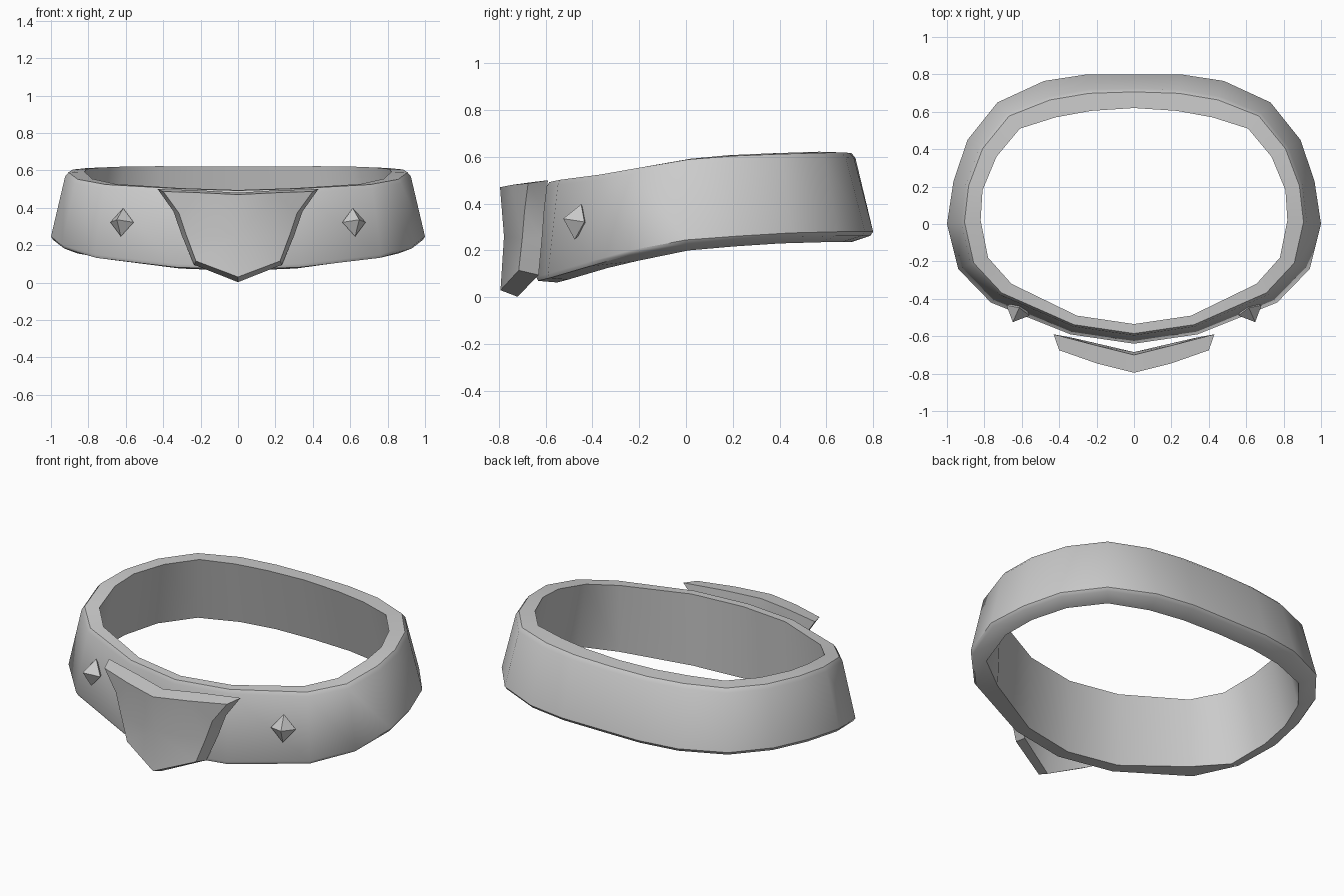
import bpy, bmesh
from mathutils import Vector

if "Cube" in bpy.data.objects:
    bpy.data.objects.remove(bpy.data.objects["Cube"])


def make(name, verts, faces, smooth=True, angle=0.6):
    me = bpy.data.meshes.new(name)
    bm = bmesh.new()
    vs = [bm.verts.new(v) for v in verts]
    for f in faces:
        bm.faces.new([vs[i] for i in f])
    bmesh.ops.recalc_face_normals(bm, faces=bm.faces)
    bm.to_mesh(me)
    bm.free()
    ob = bpy.data.objects.new(name, me)
    bpy.context.collection.objects.link(ob)
    bpy.ops.object.select_all(action='DESELECT')
    ob.select_set(True)
    bpy.context.view_layer.objects.active = ob
    if smooth:
        bpy.ops.object.shade_smooth_by_angle(angle=angle)
    return ob


# Belt: half outline, back to front; outer x,y, inner x,y, lower z, upper z
half = [
    (0, .80, 0, .62, .28, .62), (.25, .80, .23, .605, .28, .62),
    (.48, .765, .42, .57, .28, .622), (.73, .65, .61, .51, .28, .62),
    (.89, .45, .735, .36, .275, .615), (.965, .23, .81, .18, .262, .607),
    (1.0, 0, .82, .02, .245, .592), (.94, -.24, .78, -.18, .20, .555),
    (.765, -.42, .655, -.32, .15, .527), (.34, -.59, .305, -.49, .10, .505),
    (0, -.64, 0, -.535, .088, .495)]
mirrored = [(-a, b, -c, d, e, f) for a, b, c, d, e, f in half[1:-1]][::-1]
verts, faces = [], []
for ox, oy, ix, iy, lo, hi in half + mirrored:
    o, i = Vector((ox, oy)), Vector((ix, iy))
    drop = .045 if oy > -.3 else .025
    under = .52 if oy > -.3 else .85
    for t, z in ((0, lo), (.42, hi - .025), (.52, hi - .003), (1, hi),
                 (under, lo - drop), (.07, lo - .018)):
        p = o.lerp(i, t)
        verts.append((p.x, p.y, z))
n, k = len(verts) // 6, 6
for a in range(n):
    b = (a + 1) % n
    for j in range(k):
        m = (j + 1) % k
        faces.append((a * k + j, b * k + j, b * k + m, a * k + m))
make("belt", verts, faces, angle=.75)

# Faceted buckle plate: right half front and back, mirrored across the centre
front = [(0, -.795, .47), (.2, -.745, .48), (.40, -.675, .487), (.315, -.69, .37),
         (.275, -.70, .25), (.225, -.715, .115), (0, -.793, .03), (0, -.778, .26)]
back = [(0, -.70, .48), (.2, -.65, .493), (.43, -.59, .50), (.345, -.605, .38),
        (.30, -.615, .25), (.235, -.63, .095), (0, -.72, .002), (0, -.685, .26)]
patches = [(0, 1, 7), (1, 2, 3, 4), (1, 4, 7), (7, 4, 5, 6)]
faces = patches + [tuple(i + 8 for i in f) for f in patches]
faces += [(i, i + 1, i + 9, i + 8) for i in range(6)]
plate = make("buckle_plate", front + back, faces, False)
bm = bmesh.new()
bm.from_mesh(plate.data)
bmesh.ops.mirror(bm, geom=bm.verts[:] + bm.edges[:] + bm.faces[:],
                 axis='X', merge_dist=.001)
bmesh.ops.recalc_face_normals(bm, faces=bm.faces)
bm.to_mesh(plate.data)
bm.free()
bpy.ops.object.shade_smooth_by_angle(angle=.7)

# Pointed four-sided studs on either side
for s, side in ((1, "right"), (-1, "left")):
    c = Vector((s * .62, -.462, .322))
    nrm = Vector((s * .4, -.9, .2)).normalized()
    across = Vector((s * .9, .4, 0)).normalized()
    up = nrm.cross(across).normalized() * .077
    across *= .068
    pts = [c + across, c + up, c - across, c - up, c + nrm * .07, c - nrm * .06]
    tris = [(i, (i + 1) % 4, tip) for i in range(4) for tip in (4, 5)]
    make("stud_" + side, pts, tris, False)
